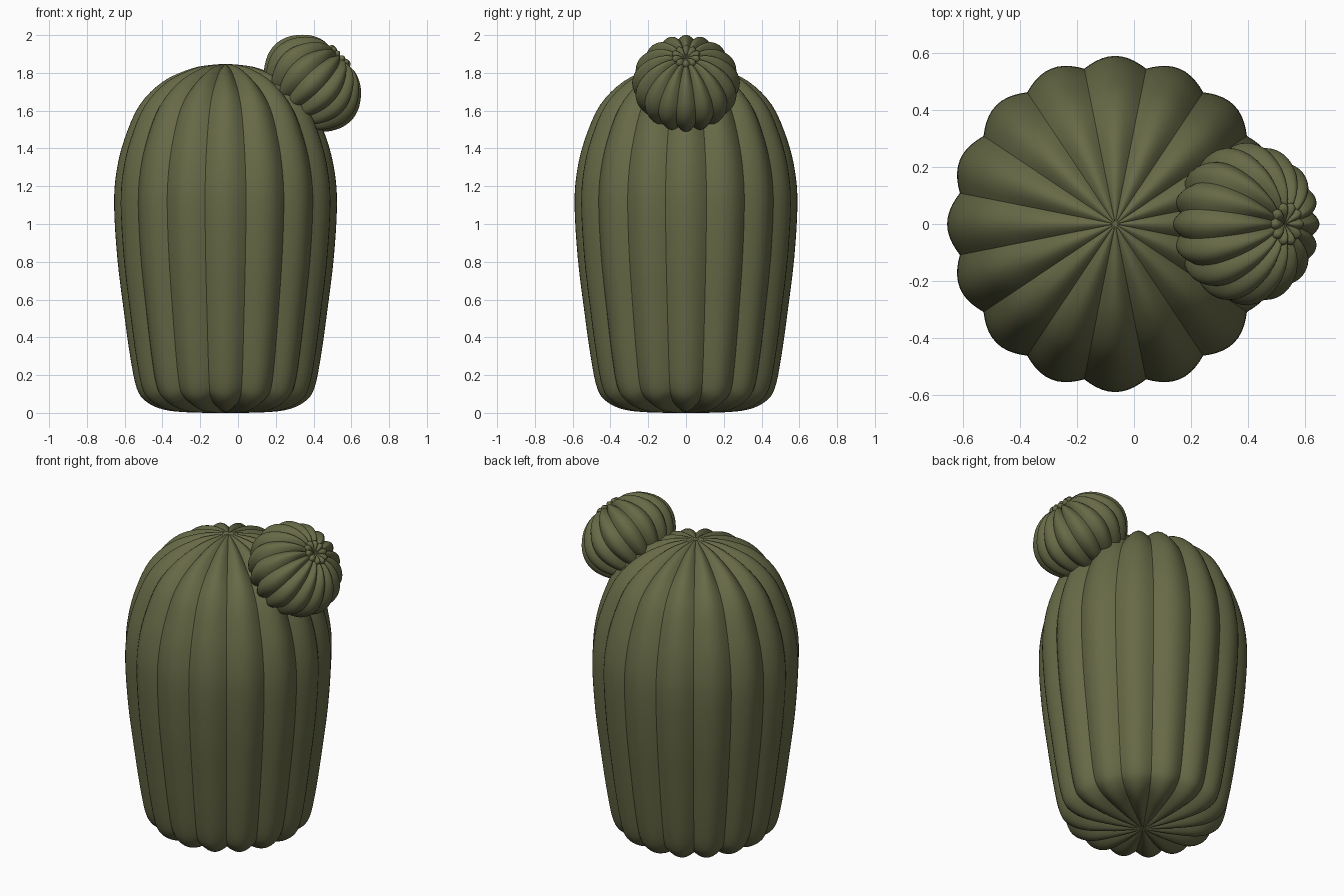
import bpy, bmesh, math
from mathutils import Vector

if "Cube" in bpy.data.objects:
    bpy.data.objects.remove(bpy.data.objects["Cube"])

green = bpy.data.materials.new("olive green")
green.diffuse_color = (0.135, 0.142, 0.062, 1)
green.use_nodes = True
green.node_tree.nodes["Principled BSDF"].inputs["Base Color"].default_value = green.diffuse_color


def smooth_profile(pts, steps):
    """Catmull-Rom curve through (radius, height) points."""
    p = [Vector(q) for q in pts]
    # mirror across the axis so the poles stay rounded
    p = [Vector((-p[1].x, p[1].y))] + p + [Vector((-p[-2].x, p[-2].y))]
    out = []
    for i in range(1, len(p) - 2):
        a, b, c, d = p[i - 1:i + 3]
        for k in range(steps):
            t = k / steps
            out.append(0.5 * (2 * b + (c - a) * t + (2 * a - 5 * b + 4 * c - d) * t * t
                              + (3 * b - a - 3 * c + d) * t ** 3))
    out.append(p[-2])
    return out


def ribbed_body(name, pts, ribs, depth, fade, location, tilt=0, per_rib=10, steps=4):
    """Lathe a bottom-to-top profile, pressing sharp grooves along its normals."""
    prof = smooth_profile(pts, steps)
    n = ribs * per_rib
    bm = bmesh.new()
    bottom = bm.verts.new((0, 0, prof[0].y))
    top = bm.verts.new((0, 0, prof[-1].y))
    rings = []
    for i in range(1, len(prof) - 1):
        tan = (prof[i + 1] - prof[i - 1]).normalized()
        nr, nz = tan.y, -tan.x
        r, z = prof[i]
        amount = depth * min(1, max(r, 0) / fade)
        ring = []
        for j in range(n):
            ang = 2 * math.pi * j / n
            g = amount * (1 - abs(math.cos(ribs * ang / 2)))
            rr = max(r - nr * g, 0.001)
            ring.append(bm.verts.new((rr * math.cos(ang), rr * math.sin(ang), z - nz * g)))
        rings.append(ring)
    for j in range(n):
        k = (j + 1) % n
        bm.faces.new((bottom, rings[0][k], rings[0][j]))
        bm.faces.new((top, rings[-1][j], rings[-1][k]))
        for a, b in zip(rings, rings[1:]):
            bm.faces.new((a[j], a[k], b[k], b[j]))
    bmesh.ops.recalc_face_normals(bm, faces=bm.faces)
    me = bpy.data.meshes.new(name)
    bm.to_mesh(me)
    bm.free()
    me.materials.append(green)
    ob = bpy.data.objects.new(name, me)
    bpy.context.collection.objects.link(ob)
    ob.location = location
    ob.rotation_euler = (0, tilt, 0)
    bpy.ops.object.select_all(action='DESELECT')
    ob.select_set(True)
    bpy.context.view_layer.objects.active = ob
    bpy.ops.object.shade_smooth_by_angle(angle=math.radians(35))
    return ob


# main barrel stem
ribbed_body("cactus_stem",
            [(0, 0), (0.2, 0.003), (0.33, 0.018), (0.42, 0.06), (0.47, 0.13), (0.505, 0.3),
             (0.54, 0.55), (0.573, 0.82), (0.59, 1.1), (0.577, 1.28), (0.535, 1.45),
             (0.455, 1.63), (0.33, 1.755), (0.18, 1.823), (0.07, 1.843), (0, 1.846)],
            16, 0.034, 0.3, (-0.066, 0, 0))

# side offshoot, tilted outward
offshoot_at, tilt = (0.394, 0, 1.745), math.radians(45)
ribbed_body("offshoot",
            [(0, -0.225), (0.1, -0.213), (0.2, -0.162), (0.262, -0.085), (0.285, 0),
             (0.264, 0.085), (0.2, 0.162), (0.125, 0.2), (0.06, 0.2), (0, 0.185)],
            16, 0.024, 0.12, offshoot_at, tilt)

# small lobed bud on the offshoot's crown
ribbed_body("crown_bud",
            [(0, 0.165), (0.045, 0.175), (0.07, 0.188), (0.077, 0.203), (0.066, 0.219),
             (0.045, 0.219), (0.02, 0.204), (0, 0.196)],
            10, 0.014, 0.05, offshoot_at, tilt, per_rib=8)
